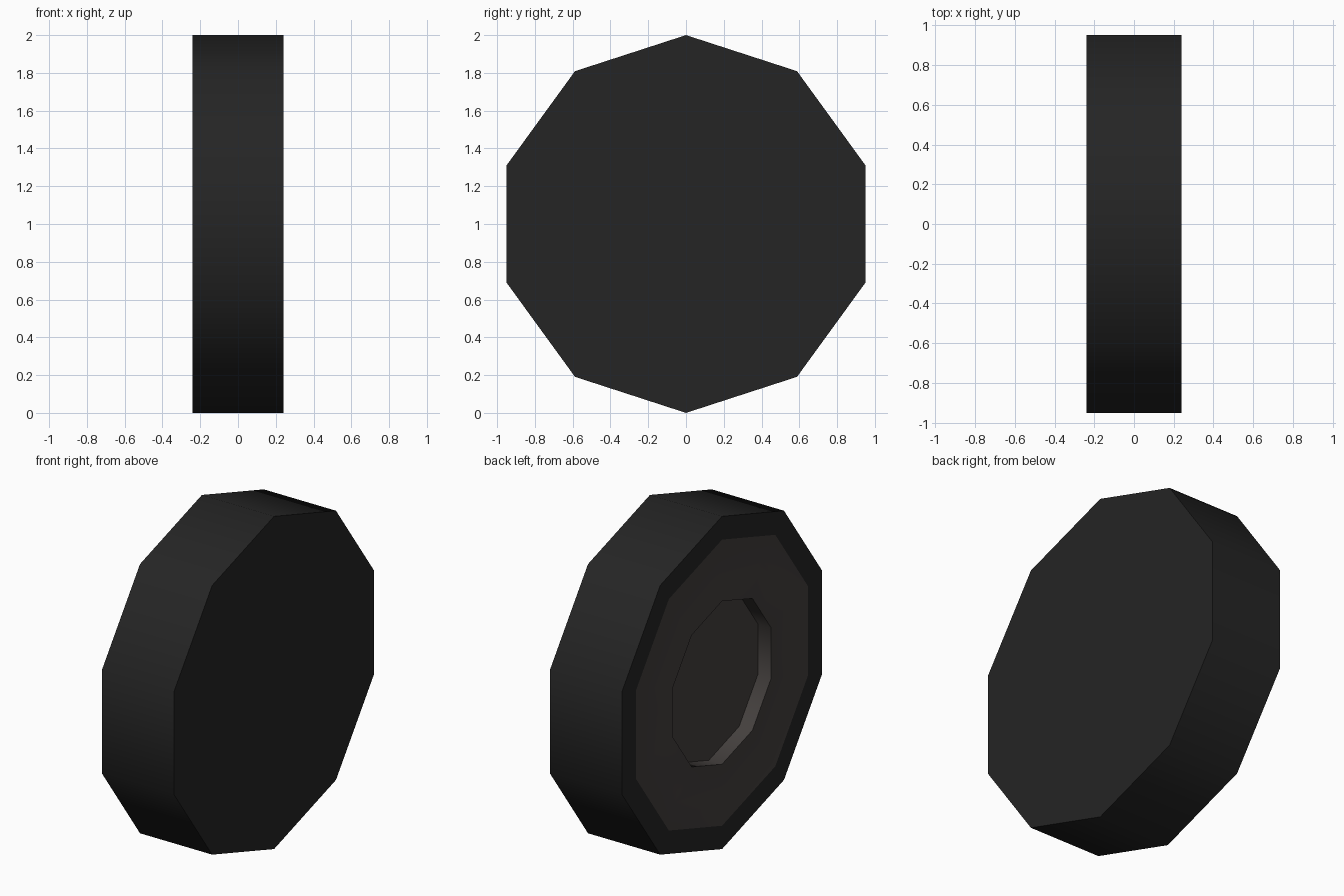
import bpy, bmesh, math

if "Cube" in bpy.data.objects:
    bpy.data.objects.remove(bpy.data.objects["Cube"])

SIDES = 10
HALF_W = 0.24


def material(name, rgb):
    m = bpy.data.materials.new(name)
    m.diffuse_color = (*rgb, 1.0)
    m.use_nodes = True
    m.node_tree.nodes["Principled BSDF"].inputs["Base Color"].default_value = m.diffuse_color
    return m


def lathe(name, profile, mat):
    """Spin (x, radius) points about the x axis through z = 1; radius 0 closes with a flat cap."""
    bm = bmesh.new()
    rings = []
    for x, r in profile:
        rings.append([bm.verts.new((x,
                                    r * math.sin(2 * math.pi * i / SIDES),
                                    1 + r * math.cos(2 * math.pi * i / SIDES)))
                      for i in range(SIDES)])
    for a, b in zip(rings, rings[1:]):
        for i in range(SIDES):
            j = (i + 1) % SIDES
            bm.faces.new((a[i], a[j], b[j], b[i]))
    # Close the last ring with one flat face
    bm.faces.new(rings[-1])
    bmesh.ops.recalc_face_normals(bm, faces=bm.faces)
    me = bpy.data.meshes.new(name)
    bm.to_mesh(me)
    bm.free()
    me.materials.append(mat)
    ob = bpy.data.objects.new(name, me)
    bpy.context.collection.objects.link(ob)
    bpy.ops.object.select_all(action='DESELECT')
    ob.select_set(True)
    bpy.context.view_layer.objects.active = ob
    bpy.ops.object.shade_smooth_by_angle(angle=math.radians(45))
    # Make sure the final cap faces away from the wheel body
    return ob


rubber = material("black rubber", (0.018, 0.018, 0.018))
metal = material("dark brown metal", (0.058, 0.051, 0.048))

# Tyre: sidewall ring on -x, tread, and closed flat side on +x
tyre = lathe("tyre", [(-HALF_W, 0.86), (-HALF_W, 1.0), (HALF_W, 1.0)], rubber)

# Wheel disc: shallow dished ring, then a recessed hub with a flat floor
disc = lathe("wheel_disc", [(-HALF_W, 0.86), (-HALF_W + 0.025, 0.70),
                            (-HALF_W, 0.49), (-HALF_W + 0.088, 0.49)], metal)

# Both shells are open, so point each cap outwards: tyre to +x, disc to -x
for ob, sign in ((tyre, 1), (disc, -1)):
    cap = ob.data.polygons[len(ob.data.polygons) - 1]
    if cap.normal.x * sign < 0:
        ob.data.flip_normals()
